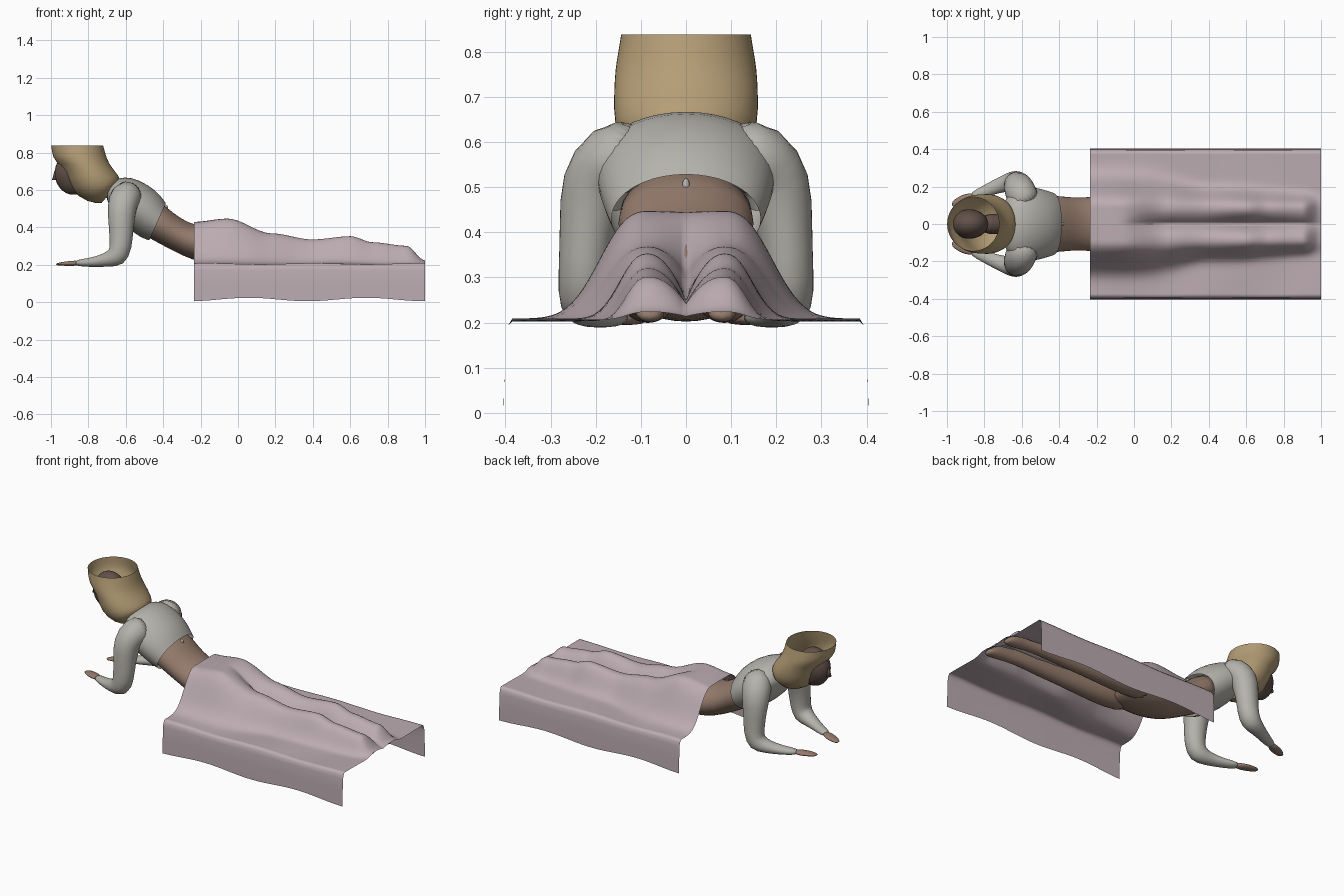
import bpy, bmesh, math
from mathutils import Vector

if "Cube" in bpy.data.objects:
    bpy.data.objects.remove(bpy.data.objects["Cube"])


def material(name, rgb):
    m = bpy.data.materials.new(name)
    m.diffuse_color = (*rgb, 1)
    m.use_nodes = True
    m.node_tree.nodes["Principled BSDF"].inputs["Base Color"].default_value = m.diffuse_color
    return m


SKIN = material("skin", (0.30, 0.20, 0.15))
FACE = material("face_skin", (0.12, 0.08, 0.065))
CLOTH = material("shirt_cloth", (0.46, 0.45, 0.41))
STRAW = material("hood_cloth", (0.46, 0.34, 0.18))
SHEET = material("blanket_cloth", (0.50, 0.41, 0.44))


def finish(name, bm, mat, subsurf=0, mirror=False):
    bmesh.ops.recalc_face_normals(bm, faces=bm.faces)
    me = bpy.data.meshes.new(name)
    bm.to_mesh(me)
    bm.free()
    me.materials.append(mat)
    for p in me.polygons:
        p.use_smooth = True
    ob = bpy.data.objects.new(name, me)
    bpy.context.collection.objects.link(ob)
    if mirror:
        mod = ob.modifiers.new("mirror", 'MIRROR')
        mod.use_axis = (False, True, False)
        mod.use_mirror_merge = False
    if subsurf:
        ob.modifiers.new("smooth", 'SUBSURF').levels = subsurf
        ob.modifiers["smooth"].render_levels = subsurf
    return ob


def loft(name, rings, mat, caps=(True, True), mirror=False, n=20):
    """Skin elliptical rings, each given as (centre, half axis u, half axis v)."""
    bm = bmesh.new()
    loops = []
    for c, u, v in rings:
        loops.append([bm.verts.new(c + u * math.cos(a) + v * math.sin(a))
                      for a in (2 * math.pi * i / n for i in range(n))])
    for a, b in zip(loops, loops[1:]):
        for i in range(n):
            j = (i + 1) % n
            bm.faces.new((a[i], a[j], b[j], b[i]))
    if caps[0]:
        bm.faces.new(loops[0])
    if caps[1]:
        bm.faces.new(loops[-1])
    return finish(name, bm, mat, 1, mirror)


def slab_rings(data):
    """Rings spanning two side-view points (x, z) with a half width in y."""
    out = []
    for xa, za, xb, zb, ry in data:
        a, b = Vector((xa, 0, za)), Vector((xb, 0, zb))
        out.append(((a + b) / 2, (a - b) / 2, Vector((0, ry, 0))))
    return out


def tube_rings(data):
    """Rings along a path of (x, y, z, half width, half height)."""
    pts = [Vector(d[:3]) for d in data]
    out = []
    for i, d in enumerate(data):
        t = (pts[min(i + 1, len(pts) - 1)] - pts[max(i - 1, 0)]).normalized()
        ref = Vector((0, 1, 0))
        v = (ref - t * ref.dot(t)).normalized()
        out.append((pts[i], t.cross(v) * d[4], v * d[3]))
    return out


# Waist and hips
loft("waist_and_hips", slab_rings([
    (-0.46, 0.57, -0.53, 0.37, 0.15), (-0.38, 0.508, -0.46, 0.335, 0.155),
    (-0.31, 0.45, -0.36, 0.28, 0.142), (-0.22, 0.405, -0.24, 0.22, 0.145),
    (-0.12, 0.42, -0.12, 0.20, 0.158), (-0.02, 0.42, -0.02, 0.20, 0.16),
    (0.07, 0.37, 0.07, 0.21, 0.14), (0.13, 0.33, 0.13, 0.23, 0.10)]), SKIN)

# Legs with feet
loft("legs", tube_rings([
    (-0.03, 0.08, 0.30, 0.075, 0.09), (0.12, 0.085, 0.275, 0.075, 0.08),
    (0.3, 0.085, 0.265, 0.06, 0.065), (0.45, 0.083, 0.26, 0.048, 0.055),
    (0.6, 0.083, 0.268, 0.05, 0.06), (0.72, 0.08, 0.26, 0.042, 0.045),
    (0.85, 0.08, 0.25, 0.032, 0.04), (0.91, 0.08, 0.24, 0.035, 0.04),
    (0.96, 0.08, 0.22, 0.033, 0.022), (0.99, 0.08, 0.212, 0.02, 0.01)]), SKIN, mirror=True)

# Shirt body, open at the waist
loft("shirt", slab_rings([
    (-0.385, 0.53, -0.475, 0.33, 0.168), (-0.415, 0.575, -0.51, 0.34, 0.18),
    (-0.475, 0.628, -0.55, 0.365, 0.195), (-0.57, 0.673, -0.61, 0.41, 0.205),
    (-0.64, 0.668, -0.66, 0.46, 0.195), (-0.69, 0.635, -0.69, 0.52, 0.13),
    (-0.705, 0.60, -0.705, 0.56, 0.06)]), CLOTH, caps=(False, True))

# Sleeves: shoulder, upper arm, elbow, forearm
loft("sleeves", tube_rings([
    (-0.56, 0.09, 0.575, 0.08, 0.085), (-0.605, 0.165, 0.568, 0.09, 0.09),
    (-0.622, 0.205, 0.51, 0.08, 0.082), (-0.625, 0.22, 0.40, 0.06, 0.065),
    (-0.625, 0.228, 0.30, 0.056, 0.062), (-0.645, 0.228, 0.238, 0.056, 0.062),
    (-0.71, 0.212, 0.225, 0.042, 0.036), (-0.79, 0.178, 0.212, 0.032, 0.024),
    (-0.875, 0.14, 0.21, 0.026, 0.017)]), CLOTH, mirror=True)

# Hands
loft("hands", tube_rings([
    (-0.85, 0.15, 0.21, 0.02, 0.014), (-0.89, 0.134, 0.208, 0.03, 0.014),
    (-0.93, 0.118, 0.206, 0.03, 0.011), (-0.975, 0.10, 0.203, 0.015, 0.006)]),
    SKIN, mirror=True)

# Neck and head
loft("neck", tube_rings([
    (-0.63, 0, 0.59, 0.06, 0.06), (-0.72, 0, 0.62, 0.055, 0.055),
    (-0.83, 0, 0.68, 0.055, 0.055)]), FACE)
bm = bmesh.new()
bmesh.ops.create_uvsphere(bm, u_segments=28, v_segments=18, radius=1)
for v in bm.verts:
    v.co = Vector((v.co.x * 0.1 - 0.88, v.co.y * 0.078, v.co.z * 0.115 + 0.69))
    if v.co.x < -0.9:   # narrower chin
        v.co.y *= 0.8 + 0.2 * min(1, max(0, (v.co.z - 0.58) / 0.1))
finish("head", bm, FACE)
bm = bmesh.new()
bmesh.ops.create_cone(bm, segments=10, radius1=0.02, radius2=0.006, depth=0.05, cap_ends=True)
for v in bm.verts:
    v.co += Vector((-0.975, 0, 0.68))
finish("nose", bm, FACE)

# Hood hanging around the head, open on top
loft("hood", slab_rings([
    (-1.0, 0.838, -0.72, 0.838, 0.145), (-0.995, 0.80, -0.712, 0.81, 0.15),
    (-0.985, 0.76, -0.70, 0.765, 0.158), (-0.93, 0.715, -0.675, 0.72, 0.16),
    (-0.905, 0.60, -0.635, 0.675, 0.163), (-0.80, 0.53, -0.63, 0.655, 0.135),
    (-0.73, 0.53, -0.645, 0.63, 0.08)]), STRAW, caps=(False, False), n=28)

# Knot at the back of the shirt
bm = bmesh.new()
bmesh.ops.create_uvsphere(bm, u_segments=12, v_segments=8, radius=1)
for v in bm.verts:
    v.co = Vector((v.co.x * 0.012 - 0.385, v.co.y * 0.009, v.co.z * 0.02 + 0.50))
finish("shirt_knot", bm, CLOTH)


# Blanket: a sheet lying over hips and legs, hanging down on both sides
def interp(x, table):
    for (x0, a), (x1, b) in zip(table, table[1:]):
        if x <= x1:
            t = max(0, (x - x0) / (x1 - x0))
            return a + (b - a) * t * t * (3 - 2 * t)
    return table[-1][1]


CREST = [(-0.235, 0.43), (-0.06, 0.447), (0.18, 0.368), (0.4, 0.337), (0.6, 0.352),
         (0.72, 0.32), (0.9, 0.303), (1.0, 0.225)]
SPREAD = [(-0.235, 0.135), (0.05, 0.13), (0.4, 0.085), (1.0, 0.06)]
VALLEY = [(-0.1, 0.0), (0.25, 0.4), (0.6, 0.7), (1.0, 0.6)]


def cover(x, y):
    d = abs(y) - 0.083
    if d > 0:
        k = math.exp(-(d / interp(x, SPREAD)) ** 2.6)
    else:
        k = 1 - interp(x, VALLEY) * (d / 0.083) ** 2
    ripple = 0.003 * math.sin(11 * x + 9 * abs(y)) * min(1, abs(y) / 0.2)
    return 0.206 + (interp(x, CREST) - 0.206) * k + ripple


NX, NY = 90, 64
bm = bmesh.new()
rows = []
for i in range(NX + 1):
    x = -0.235 + 1.235 * i / NX
    hem = 0.015 + 0.009 * math.sin(10 * x + 1)
    side = [(0.395, 0.192), (0.399, 0.17), (0.402, 0.10), (0.404, hem)]
    line = [(-y, z) for y, z in reversed(side)]
    line += [(y, cover(x, y)) for y in (-0.385 + 0.77 * j / NY for j in range(NY + 1))]
    line += side
    rows.append([bm.verts.new((x, y, max(0, z))) for y, z in line])
for a, b in zip(rows, rows[1:]):
    for j in range(len(a) - 1):
        bm.faces.new((a[j], b[j], b[j + 1], a[j + 1]))
finish("blanket", bm, SHEET)
